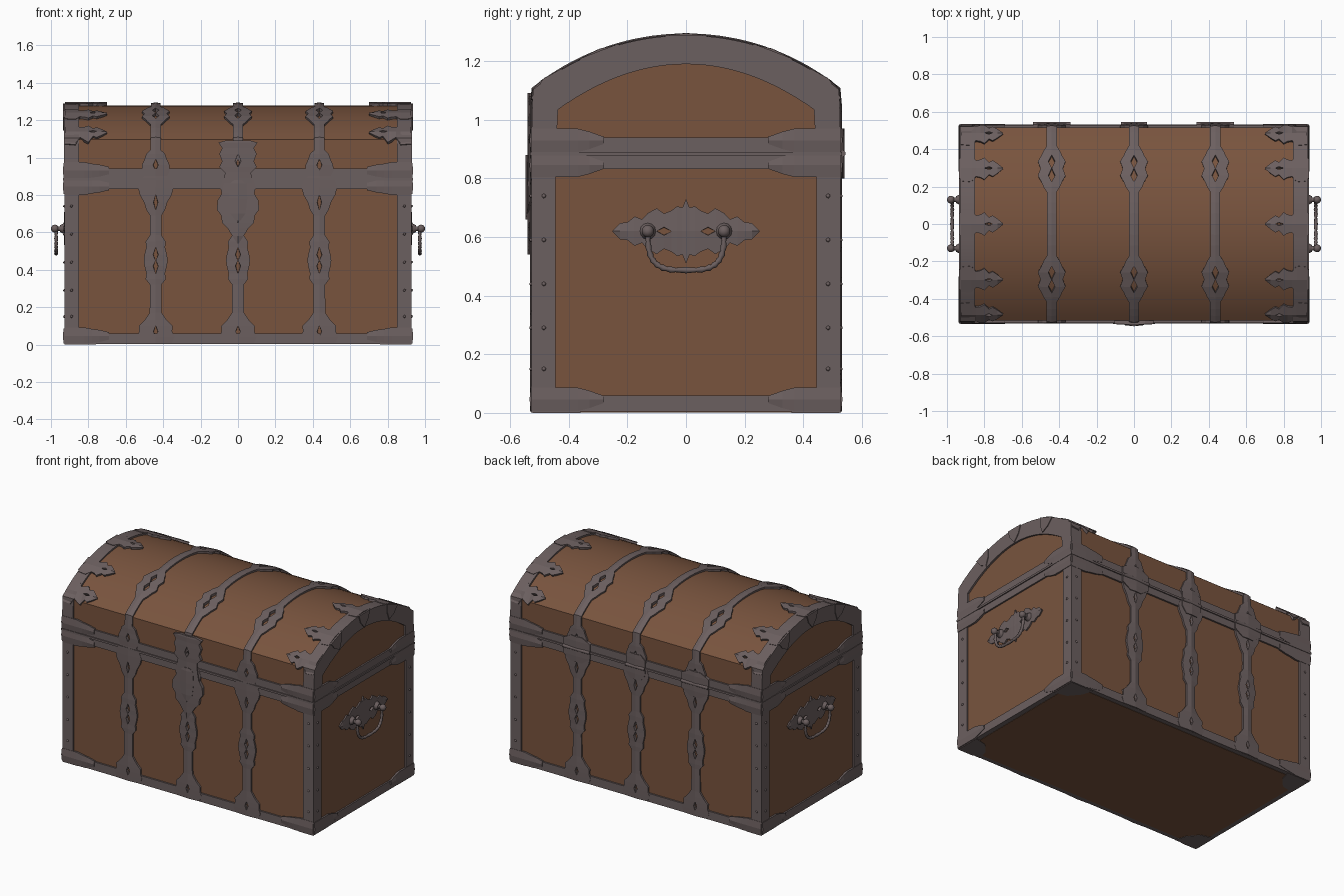
import bpy, bmesh, math
from mathutils import Vector, Matrix

if "Cube" in bpy.data.objects:
    bpy.data.objects.remove(bpy.data.objects["Cube"])

def material(name, rgb):
    m = bpy.data.materials.new(name)
    m.diffuse_color = (*rgb, 1)
    m.use_nodes = True
    m.node_tree.nodes["Principled BSDF"].inputs["Base Color"].default_value = m.diffuse_color
    return m

WOOD = material("brown wood", (0.19, 0.088, 0.048))
METAL = material("dull iron", (0.148, 0.115, 0.115))

# core dimensions of the wooden box and the arched lid
X, Y, ZS, TOP = 0.918, 0.515, 1.095, 1.277
R = (Y * Y + (TOP - ZS) ** 2) / (2 * (TOP - ZS))
A = math.asin(Y / R)
L = 2 * ZS + 2 * R * A            # path length: up the front, over, down the back

def prof(s, off=0.0):
    """Point (y, z) on the cross-section at path length s."""
    if s < ZS:
        return -(Y + off), s
    if s > L - ZS:
        return Y + off, L - s
    a = (s - L / 2) / R
    return math.sin(a) * (R + off), TOP - R + math.cos(a) * (R + off)

def finish(name, bm, mat, smooth=None):
    me = bpy.data.meshes.new(name)
    bm.to_mesh(me)
    bm.free()
    ob = bpy.data.objects.new(name, me)
    bpy.context.collection.objects.link(ob)
    me.materials.append(mat)
    if smooth:
        bpy.ops.object.select_all(action='DESELECT')
        ob.select_set(True)
        bpy.context.view_layer.objects.active = ob
        bpy.ops.object.shade_smooth_by_angle(angle=math.radians(smooth))
    return ob

def box(name, x0, x1, y0, y1, z0, z1, mat):
    bm = bmesh.new()
    bmesh.ops.create_cube(bm, size=1)
    for v in bm.verts:
        v.co = ((x0 + x1) / 2 + v.co.x * (x1 - x0), (y0 + y1) / 2 + v.co.y * (y1 - y0),
                (z0 + z1) / 2 + v.co.z * (z1 - z0))
    return finish(name, bm, mat)

def prism(name, pts, axis, lo, hi, mat, smooth=None):
    bm = bmesh.new()
    put = (lambda p, h: (h, *p)) if axis == 'X' else (lambda p, h: (*p, h))
    a, b = ([bm.verts.new(put(p, h)) for p in pts] for h in (lo, hi))
    bm.faces.new(a)
    bm.faces.new(b)
    for i in range(len(pts)):
        j = (i + 1) % len(pts)
        bm.faces.new((a[i], a[j], b[j], b[i]))
    bmesh.ops.recalc_face_normals(bm, faces=bm.faces)
    return finish(name, bm, mat, smooth)

def ornament(name, stations, f, th=0.012, dome=0.005):
    """Symmetric plate from (t, half width, pierced half width), laid on surface f(u, t, off)."""
    st = [(*s, 0)[:3] for s in stations]
    rows = [st[0]]
    for a, b in zip(st, st[1:]):
        n = max(1, math.ceil(abs(b[0] - a[0]) / 0.06))
        rows += [tuple(p + (q - p) * i / n for p, q in zip(a, b)) for i in range(1, n + 1)]
    bm = bmesh.new()
    grid = [[bm.verts.new(f(u, t, o)) for u, o in
             ((-w, th), (-g, th + dome), (g, th + dome), (w, th))] for t, w, g in rows]
    for i in range(len(rows) - 1):
        for c in range(3):
            if c == 1:            # the middle column is open (pierced) or has no width
                continue
            bm.faces.new((grid[i][c], grid[i][c + 1], grid[i + 1][c + 1], grid[i + 1][c]))
    bmesh.ops.remove_doubles(bm, verts=bm.verts, dist=0.0002)
    bm.normal_update()
    t = rows[0][0]
    out = Vector(f(0, t, 1)) - Vector(f(0, t, 0))
    if list(bm.faces)[0].normal.dot(out) < 0:
        bmesh.ops.reverse_faces(bm, faces=bm.faces)
    ob = finish(name, bm, METAL)
    mod = ob.modifiers.new("thickness", 'SOLIDIFY')
    mod.thickness, mod.offset = th + dome, -1
    return ob

def over(cx):                     # surface running over the chest at x = cx
    return lambda u, t, o: (cx + u, *prof(t, o))

def across(sx, sc):               # surface running along x at path position sc
    return lambda u, t, o: (sx * t, *prof(sc + u, o))

def end(sx, zc):                  # end surface running along y
    return lambda u, t, o: (sx * (X + o), t, zc + u)

# wooden body, floor and arched lid
box("wooden_body", -X, X, -Y, Y, 0.01, 0.88, WOOD)
box("floor_panel", -0.895, 0.895, -0.495, 0.495, 0.002, 0.03, WOOD)
N = 28
arc = [prof(ZS + 2 * R * A * i / N) for i in range(N + 1)]
prism("wooden_lid", [(-Y, 0.885)] + arc + [(Y, 0.885)], 'X', -X, X, WOOD, 25)

# iron rails around the body and lid, with the thin lip at the seam
for name, z0, z1, e in (("bottom_rail", 0.004, 0.06, 0), ("body_top_rail", 0.832, 0.879, 0),
                        ("seam_lip", 0.878, 0.891, 0.007), ("lid_rail", 0.89, 0.94, 0)):
    box(name, -0.928 - e, 0.928 + e, -0.526 - e, 0.526 + e, z0, z1, METAL)

# lid end bands: arched rings
samples = [0.9, 1.0] + [ZS + 2 * R * A * i / N for i in range(N + 1)] + [L - 1.0, L - 0.9]
for sx in (-1, 1):
    bm = bmesh.new()
    loops = []
    for s in samples:
        y, z = prof(s, 0.011)
        iy, iz = y * 0.44 / 0.526, 0.93 + 0.26 * max(0, (z - 0.9) / 0.388) ** 1.4
        loops.append([bm.verts.new(p) for p in ((sx * 0.85, iy, iz), (sx * 0.85, y, z),
                                                (sx * 0.93, y, z), (sx * 0.93, iy, iz))])
    for a, b in zip(loops, loops[1:]):
        for k in range(4):
            bm.faces.new((a[k], a[(k + 1) % 4], b[(k + 1) % 4], b[k]))
    bmesh.ops.recalc_face_normals(bm, faces=bm.faces)
    finish("lid_end_band", bm, METAL, 25)
    # keystone plates where the lid brackets fold over the ends
    for a in (-0.365, 0, 0.365):
        pts = [(math.sin(a + d) * r, TOP - R + math.cos(a + d) * r) for d, r in
               ((-0.07, R + 0.014), (0.07, R + 0.014), (0.05, R - 0.04), (0, R - 0.085), (-0.05, R - 0.04))]
        prism("keystone_plate", pts, 'X', *sorted((sx * 0.92, sx * 0.935)), METAL)

# corner posts and floor corner plates
for sx in (-1, 1):
    for sy in (-1, 1):
        box("corner_post", *sorted((sx * 0.85, sx * 0.928)), *sorted((sy * 0.445, sy * 0.527)),
            0.004, 0.88, METAL)
        prism("floor_corner", [(sx * 0.925, sy * 0.523), (sx * 0.76, sy * 0.523), (sx * 0.78, sy * 0.45),
                               (sx * 0.84, sy * 0.38), (sx * 0.925, sy * 0.36)], 'Z', 0, 0.01, METAL)

# three straps running over the whole chest
K = L / 2 - R * 0.365
half = [(0.005, .085), (.04, .1, .0), (.07, .088, .012), (.10, .09), (.13, .06), (.17, .032),
        (.32, .031), (.35, .054), (.38, .05), (.42, .06, .014), (.45, .064), (.48, .06, .014), (.52, .05),
        (.55, .054), (.585, .031), (.69, .031), (.72, .05), (.76, .062, .012), (.80, .085), (.84, .095),
        (.88, .08), (.90, .06), (.93, .075), (.96, .074, .014), (.99, .06), (1.02, .05), (1.04, .028),
        (ZS, .028), (K - .13, .028), (K - .10, .045), (K - .075, .055), (K - .04, .074, .018), (K, .06),
        (K + .04, .074, .018), (K + .075, .055), (K + .10, .045), (K + .13, .026)]
strap = half + [(L / 2, .026)] + [(L - h[0], *h[1:]) for h in reversed(half)]
for cx in (-0.44, 0, 0.435):
    ornament("strap", strap, over(cx), 0.013)
    # back hinge: leaf plate and barrel
    w = 0.1 if cx else 0.07
    ornament("hinge_leaf", [(L - .97, .04), (L - .94, w), (L - .84, w), (L - .80, .04)], over(cx), 0.02)
    bm = bmesh.new()
    bmesh.ops.create_cone(bm, cap_ends=True, segments=10, radius1=.011, radius2=.011, depth=2 * w,
                          matrix=Matrix.Translation((cx, .534, .885)) @ Matrix.Rotation(math.pi / 2, 4, 'Y'))
    finish("hinge_barrel", bm, METAL, 40)

# front latch: long hasp plate and raised lock boss
ornament("latch", [(.54, .004), (.58, .03), (.62, .055), (.65, .085), (.69, .09, .016), (.72, .112),
                   (.77, .11), (.81, .085, .014), (.86, .075), (.92, .07), (.95, .1), (.98, .085, .016),
                   (1.02, .1), (1.05, .085), (1.08, .105), (1.092, .06)], over(0), 0.02, 0.006)
ornament("latch_boss", [(.66, .01), (.70, .04), (.78, .05), (.86, .045), (.88, .02)], over(0), 0.026, 0.006)

# leafy brackets: on the lid, on the rails and on the end rails
leaf = [(.925, .07), (.87, .075), (.845, .045), (.82, .05), (.80, .062), (.775, .035, .008),
        (.755, .045), (.73, .028), (.70, .003)]
rail_leaf = [(.927, .045), (.82, .045), (.78, .037), (.74, .032), (.69, .02)]
for sx in (-1, 1):
    for a in (-0.62, -0.365, 0, 0.365, 0.62):
        ornament("lid_bracket", leaf, across(sx, L / 2 + a * R), 0.014)
    for z in (0.046, 0.845, 0.93):
        for s in (z, L - z):
            ornament("rail_bracket", rail_leaf, across(sx, s), 0.014)
        for sy in (-1, 1):
            ornament("end_rail_bracket", [(sy * .527, .04), (sy * .42, .04), (sy * .37, .04),
                                          (sy * .33, .03), (sy * .28, .012)], end(sx, z), 0.014)

# rivets on the corner posts
bm = bmesh.new()
for sx in (-1, 1):
    for sy in (-1, 1):
        for z in (.15, .29, .44, .59, .74):
            for p in ((sx * .928, sy * .485, z), (sx * .89, sy * .527, z)):
                bmesh.ops.create_icosphere(bm, subdivisions=1, radius=.008, matrix=Matrix.Translation(p))
finish("rivets", bm, METAL, 60)

# end handles: pierced plate, studs and hanging bail
wing = [(-.25, .003), (-.225, .028), (-.20, .03), (-.175, .05), (-.15, .04), (-.13, .062), (-.10, .078),
        (-.075, .06, .014), (-.05, .07), (-.03, .085), (-.012, .08), (0, .11)]
wing += [(-t[0], *t[1:]) for t in reversed(wing[:-1])]
for sx in (-1, 1):
    ornament("handle_plate", wing, end(sx, .62), 0.01)
    bm = bmesh.new()
    for y in (-.13, .13):
        turn = Matrix.Rotation(sx * math.pi / 2, 4, 'Y')
        for x, d, r1, r2 in ((.937, .03, .032, .018), (.96, .06, .012, .012)):
            bmesh.ops.create_cone(bm, cap_ends=True, segments=12, radius1=r1, radius2=r2, depth=d,
                                  matrix=Matrix.Translation((sx * x, y, .62)) @ turn)
        bmesh.ops.create_uvsphere(bm, u_segments=12, v_segments=8, radius=.021,
                                  matrix=Matrix.Translation((sx * .979, y, .62)))
    finish("handle_studs", bm, METAL, 50)
    cu = bpy.data.curves.new("handle_bail", 'CURVE')
    cu.dimensions, cu.bevel_depth, cu.bevel_resolution, cu.use_fill_caps = '3D', 0.01, 2, True
    n = 28
    sp = cu.splines.new('POLY')
    sp.points.add(n)
    for i, p in enumerate(sp.points):
        a = math.pi * i / n
        c, s = math.cos(a), math.sin(a)
        y = -.13 * math.copysign(abs(c) ** 0.6, c)
        p.co = (sx * .972, y, .62 - .133 * s ** 0.6, 1)
        p.radius = 0.75 if i % 2 else 1.1     # beaded, twisted look
    cu.materials.append(METAL)
    bpy.context.collection.objects.link(bpy.data.objects.new("handle_bail", cu))
